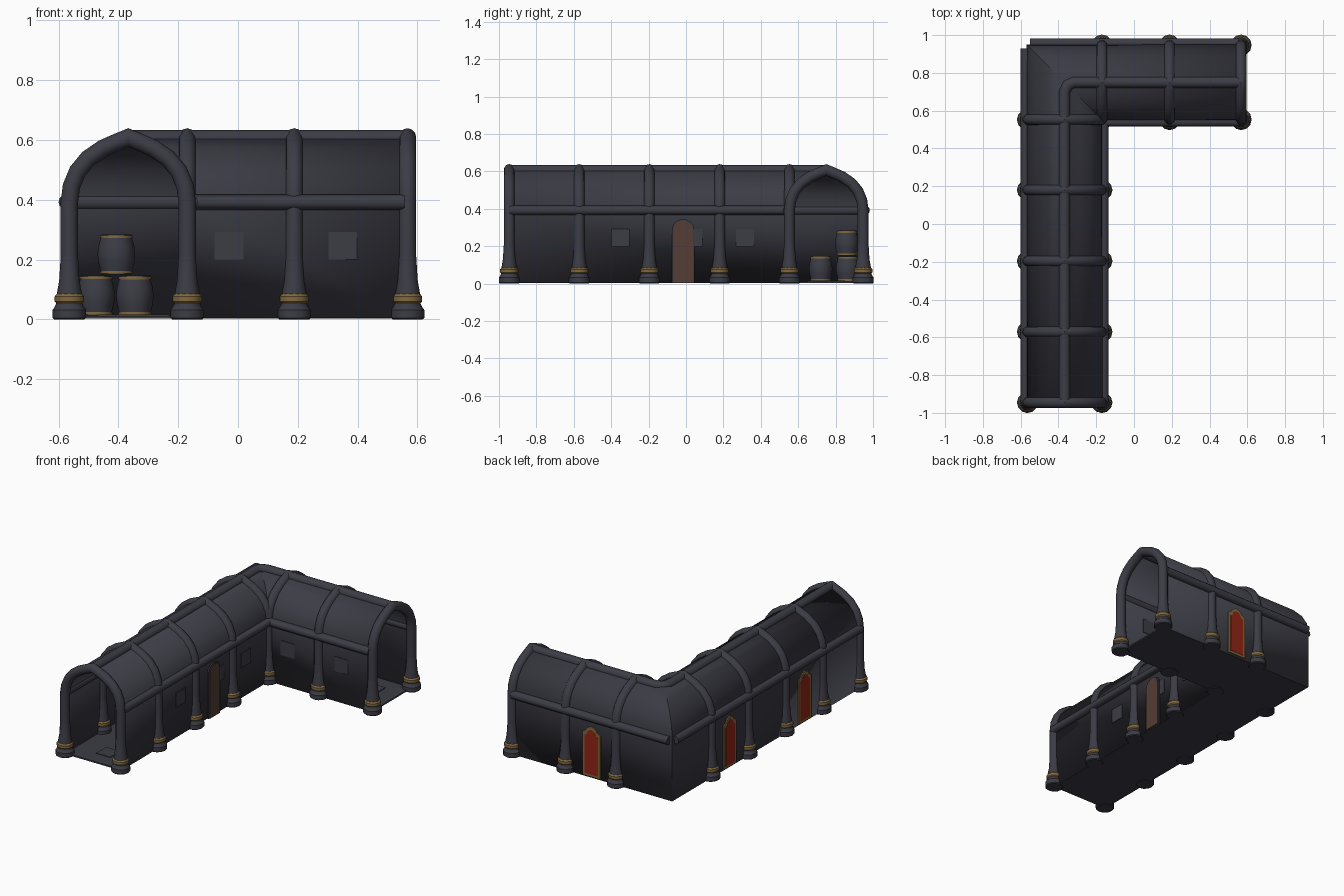
import bpy, bmesh, math
from mathutils import Vector

if "Cube" in bpy.data.objects:
    bpy.data.objects.remove(bpy.data.objects["Cube"])

# arm centre lines, open ends and half width of the L-shaped corridor
CX, CY, Y0, X1, H = -0.367, 0.75, -0.945, 0.567, 0.197


def mat(name, rgb):
    m = bpy.data.materials.new(name)
    m.diffuse_color = (*rgb, 1)
    m.use_nodes = True
    m.node_tree.nodes["Principled BSDF"].inputs["Base Color"].default_value = m.diffuse_color
    return m


STONE = mat("dark_slate", (0.045, 0.045, 0.06))
GOLD = mat("old_gold", (0.22, 0.14, 0.05))
RED = mat("stained_red", (0.29, 0.018, 0.008))
WOOD = mat("door_brown", (0.09, 0.048, 0.035))


def make(name, verts, faces, material):
    me = bpy.data.meshes.new(name)
    me.from_pydata([tuple(v) for v in verts], [], faces)
    bm = bmesh.new()
    bm.from_mesh(me)
    bmesh.ops.recalc_face_normals(bm, faces=bm.faces)
    bm.to_mesh(me)
    bm.free()
    me.materials.append(material)
    ob = bpy.data.objects.new(name, me)
    bpy.context.collection.objects.link(ob)
    return ob


def skin(name, rings, material):
    """Join equal closed rings into a capped solid."""
    n = len(rings[0])
    verts = [v for r in rings for v in r]
    faces = [(k * n + i, k * n + (i + 1) % n, (k + 1) * n + (i + 1) % n, (k + 1) * n + i)
             for k in range(len(rings) - 1) for i in range(n)]
    faces += [tuple(range(n)), tuple(range(len(verts) - n, len(verts)))]
    return make(name, verts, faces, material)


def tube(name, path, normal, r, material, n=12):
    """Round bar along a planar path, mitred at the bends."""
    p = [Vector(q) for q in path]
    nv = Vector(normal)
    rings = []
    for i, q in enumerate(p):
        a = (p[i] - p[i - 1]).normalized() if i else (p[1] - p[0]).normalized()
        b = (p[i + 1] - p[i]).normalized() if i < len(p) - 1 else a
        t = (a + b).normalized()
        side = nv.cross(t) / max(0.5, t.dot(a))
        rings.append([q + side * r * math.cos(2 * math.pi * k / n) + nv * r * math.sin(2 * math.pi * k / n)
                      for k in range(n)])
    return skin(name, rings, material)


def lathe(name, prof, at, material, n=12):
    rings = [[(at[0] + r * math.cos(2 * math.pi * k / n), at[1] + r * math.sin(2 * math.pi * k / n), at[2] + z)
              for k in range(n)] for r, z in prof]
    return skin(name, rings, material)


def slab(name, outline, axis, centre, face, depth, material):
    """Extrude a (sideways, up) outline; axis is the wall's facing direction."""
    def place(s, z, d):
        return (face + d, centre + s, z) if axis == 'x' else (centre + s, face + d, z)
    return skin(name, [[place(s, z, d) for s, z in outline] for d in (-depth, depth)], material)


def box(name, lo, hi, material):
    (a, b, c), (d, e, f) = lo, hi
    return skin(name, [[(a, b, z), (d, b, z), (d, e, z), (a, e, z)] for z in (c, f)], material)


# pointed vault cross-section: right half, then mirrored
half = [(1.0, 0.39), (0.965, 0.445), (0.86, 0.495), (0.68, 0.538), (0.43, 0.572), (0.2, 0.592)]
arch = [(u * H, z) for u, z in half] + [(0, 0.608)] + [(-u * H, z) for u, z in half[::-1]]

# walls and vault: one shell swept round the mitred corner
prof = [(H, 0.005)] + arch + [(-H, 0.005)]
m = len(prof)
verts = [(CX - u, Y0, z) for u, z in prof] + [(CX - u, CY + u, z) for u, z in prof] + [(X1, CY + u, z) for u, z in prof]
faces = [(k * m + i, k * m + i + 1, (k + 1) * m + i + 1, (k + 1) * m + i) for k in range(2) for i in range(m - 1)]
shell = make("walls_and_vault", verts, faces, STONE)
mod = shell.modifiers.new("thickness", 'SOLIDIFY')
mod.thickness, mod.offset = 0.012, 0

# floor, an L outline
L = [(CX - H, Y0), (CX + H, Y0), (CX + H, CY - H), (X1, CY - H), (X1, CY + H), (CX - H, CY + H)]
skin("floor", [[(x, y, z) for x, y in L] for z in (0.003, 0.012)], STONE)

# raised floor tiles
for x, y in [(-0.36, -0.8), (-0.28, -0.3), (-0.42, 0.12), (0.1, 0.7), (0.4, 0.8)]:
    box("floor_tile", (x - 0.05, y - 0.05, 0.011), (x + 0.05, y + 0.05, 0.016), STONE)


# column feet with gold collars
def foot(x, y):
    lathe("column_base", [(0.05, 0), (0.056, 0.005), (0.056, 0.032), (0.05, 0.04), (0.044, 0.052),
                          (0.042, 0.085), (0.034, 0.13), (0.029, 0.21)], (x, y, 0), STONE)
    lathe("gold_collar", [(0.042, 0.052), (0.049, 0.06), (0.049, 0.077), (0.042, 0.085)], (x, y, 0), GOLD)


# ribs: column, pointed arch and column in one bar
rib = [(H, 0.05)] + arch + [(-H, 0.05)]
long_ribs = [Y0, -0.571, -0.196, 0.18, CY - H]
short_ribs = [CX + H, 0.188, X1]
for y in long_ribs:
    tube("rib", [(CX + u, y, z) for u, z in rib], (0, 1, 0), 0.029, STONE)
    foot(CX - H, y)
    foot(CX + H, y)
for x in short_ribs:
    tube("rib", [(x, CY + u, z) for u, z in rib], (1, 0, 0), 0.029, STONE)
    foot(x, CY + H)
    if x > CX + H:
        foot(x, CY - H)

# ridge beam and side beams
tube("ridge_beam", [(CX, Y0, 0.605), (CX, CY - 0.05, 0.605), (CX + 0.015, CY - 0.015, 0.605),
                    (CX + 0.05, CY, 0.605), (X1 - 0.01, CY, 0.605)], (0, 0, 1), 0.029, STONE)
B = H + 0.01
tube("inner_beam", [(CX + B, Y0, 0.392), (CX + B, CY - B, 0.392), (X1 - 0.01, CY - B, 0.392)], (0, 0, 1), 0.026, STONE)
tube("left_beam", [(CX - B, Y0, 0.392), (CX - B, 0.93, 0.392)], (0, 0, 1), 0.026, STONE)
tube("back_beam", [(-0.55, CY + B, 0.392), (X1 - 0.01, CY + B, 0.392)], (0, 0, 1), 0.026, STONE)


# stained windows: gold frame with a slightly prouder red pane
def gothic(w, lo, hi):
    s = hi - 0.045
    return [(-w, lo), (w, lo), (w, s), (w * 0.65, s + 0.012), (w * 0.5, hi - 0.015), (0, hi),
            (-w * 0.5, hi - 0.015), (-w * 0.65, s + 0.012), (-w, s)]


for axis, c, face in [('x', 0.375, CX - H), ('x', -0.383, CX - H), ('y', 0.0, CY + H)]:
    slab("window_frame", gothic(0.063, 0.013, 0.335), axis, c, face, 0.012, GOLD)
    slab("window_pane", gothic(0.048, 0.028, 0.315), axis, c, face, 0.014, RED)

# round-topped door with a low stone surround
door = [(-0.052, 0.004), (0.052, 0.004)] + [(0.052 * math.cos(a), 0.285 + 0.052 * math.sin(a))
                                            for a in [math.pi * k / 10 for k in range(11)]]
slab("door", door, 'x', -0.015, CX + H, 0.018, WOOD)
slab("door_surround", [(s * 1.14, z if z < 0.1 else z + 0.007) for s, z in door], 'x', -0.015, CX + H, 0.013, STONE)

# raised wall stones
for axis, c, face in [('x', -0.35, CX + H), ('x', 0.315, CX + H), ('x', 0.04, CX + H),
                      ('y', -0.03, CY - H), ('y', 0.35, CY - H)]:
    slab("wall_stone", [(-0.048, 0.2), (0.048, 0.2), (0.048, 0.292), (-0.048, 0.292)], axis, c, face, 0.009, STONE)

# stacked barrels in the corner
for x, y, z in [(-0.475, 0.72, 0.013), (-0.345, 0.865, 0.012), (-0.475, 0.875, 0.012), (-0.407, 0.86, 0.15)]:
    lathe("barrel", [(0.046, 0.006), (0.05, 0), (0.06, 0.04), (0.063, 0.067), (0.06, 0.094), (0.05, 0.134),
                     (0.046, 0.134), (0.045, 0.128)], (x, y, z), STONE)
    for h in (0.003, 0.122):
        lathe("barrel_hoop", [(0.05, h), (0.055, h), (0.055, h + 0.009), (0.05, h + 0.009)], (x, y, z), GOLD)

# smooth the round parts, keep edges sharp
for ob in bpy.data.objects:
    ob.select_set(True)
bpy.context.view_layer.objects.active = shell
bpy.ops.object.shade_smooth_by_angle(angle=math.radians(32))
